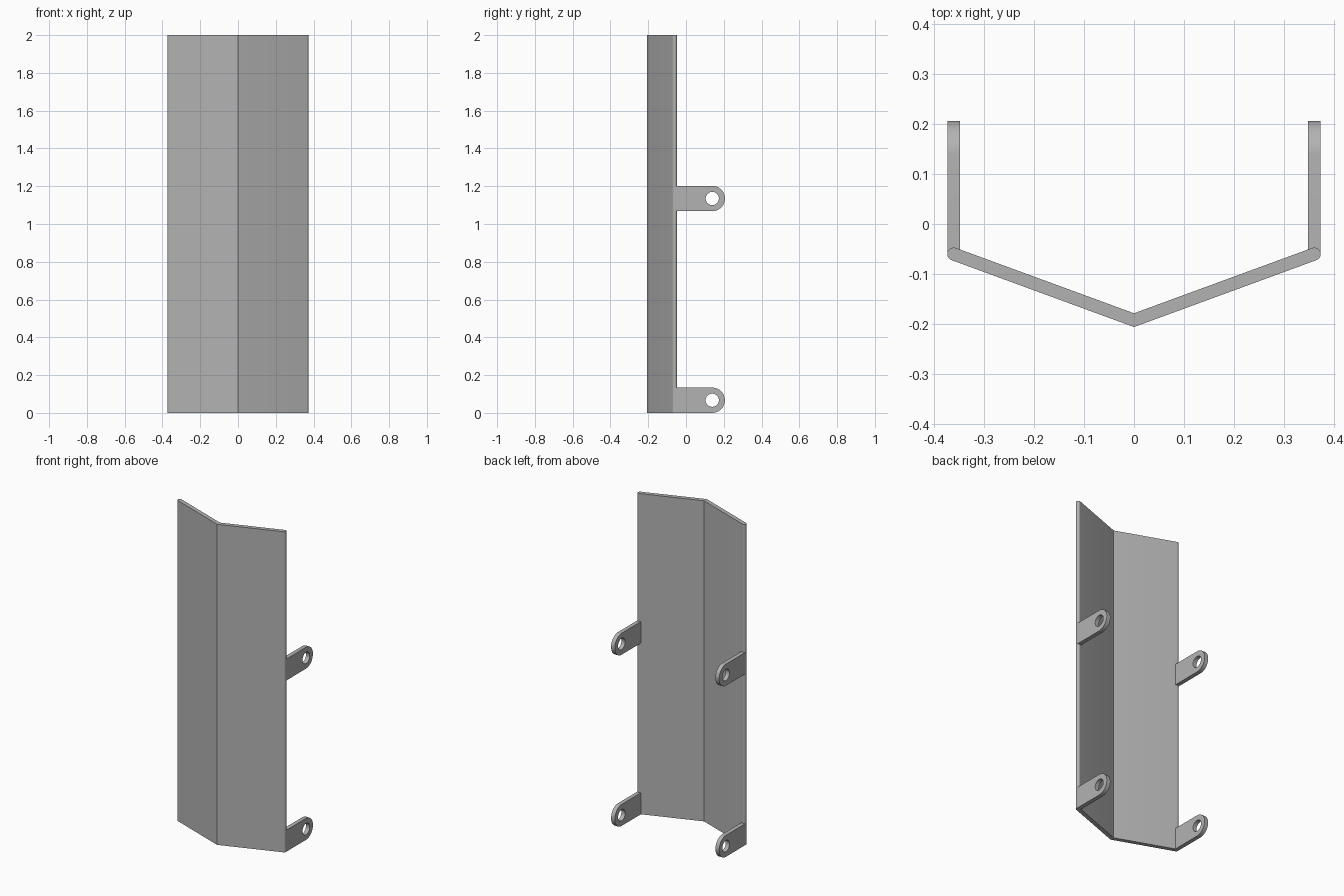
import bpy, bmesh, math
from mathutils import Matrix, Vector

cube = bpy.data.objects.get("Cube")
if cube:
    bpy.data.objects.remove(cube, do_unlink=True)

GREY = (0.45, 0.45, 0.45, 1)
metal = bpy.data.materials.new("grey metal")
metal.use_nodes = True
metal.diffuse_color = GREY
metal.node_tree.nodes["Principled BSDF"].inputs["Base Color"].default_value = GREY

RADIUS = 0.0129                       # half the sheet thickness
EDGE_X, EDGE_Y, APEX_Y = 0.36, -0.06, -0.192
TAB_R, HOLE_R, HOLE_Y = 0.067, 0.035, 0.139


def arc(cx, cy, r, start, end, steps):
    angles = [start + (end - start) * i / steps for i in range(steps + 1)]
    return [(cx + r * math.cos(a), cy + r * math.sin(a)) for a in angles]


def prism(name, loops, depth, matrix=Matrix()):
    """Fill closed outlines (inner ones become holes) and extrude them."""
    bm = bmesh.new()
    edges = []
    for loop in loops:
        verts = [bm.verts.new((a, b, 0)) for a, b in loop]
        edges += [bm.edges.new((v, verts[i - 1])) for i, v in enumerate(verts)]
    bmesh.ops.triangle_fill(bm, edges=edges, use_beauty=True)
    ext = bmesh.ops.extrude_face_region(bm, geom=bm.faces[:], use_keep_orig=True)
    top = [g for g in ext["geom"] if isinstance(g, bmesh.types.BMVert)]
    bmesh.ops.translate(bm, verts=top, vec=(0, 0, depth))
    bm.transform(matrix)
    bmesh.ops.recalc_face_normals(bm, faces=bm.faces[:])
    mesh = bpy.data.meshes.new(name)
    bm.to_mesh(mesh)
    bm.free()
    mesh.materials.append(metal)
    obj = bpy.data.objects.new(name, mesh)
    bpy.context.collection.objects.link(obj)
    bpy.ops.object.select_all(action="DESELECT")
    obj.select_set(True)
    bpy.context.view_layer.objects.active = obj
    bpy.ops.object.shade_smooth_by_angle(angle=math.radians(30))
    return obj


# V-shaped guard sheet with rounded long edges
slope = math.atan2(EDGE_Y - APEX_Y, EDGE_X)
rise = RADIUS / math.cos(slope)
right_end = arc(EDGE_X, EDGE_Y, RADIUS, slope - math.pi / 2, slope + math.pi / 2, 12)
left_end = [(-x, y) for x, y in reversed(right_end)]
prism("guard_sheet",
      [[(0, APEX_Y - rise)] + right_end + [(0, APEX_Y + rise)] + left_end], 2)

# Mounting tabs: rounded ends with a bolt hole, drawn in y-z and extruded along x
outline = [(EDGE_Y, TAB_R)] + [(EDGE_Y, -TAB_R)]
outline += arc(HOLE_Y, 0, TAB_R, -math.pi / 2, math.pi / 2, 24)
hole = arc(HOLE_Y, 0, HOLE_R, 0, 2 * math.pi, 32)[:-1]
yz_to_x = Matrix(((0, 0, 1), (1, 0, 0), (0, 1, 0))).to_4x4()
for side, x in (("left", EDGE_X), ("right", -EDGE_X)):
    for level, z in (("lower", TAB_R), ("upper", 1.135)):
        place = Matrix.Translation(Vector((x - RADIUS, 0, z))) @ yz_to_x
        prism(f"{level}_{side}_tab", [outline, hole], 2 * RADIUS, place)
